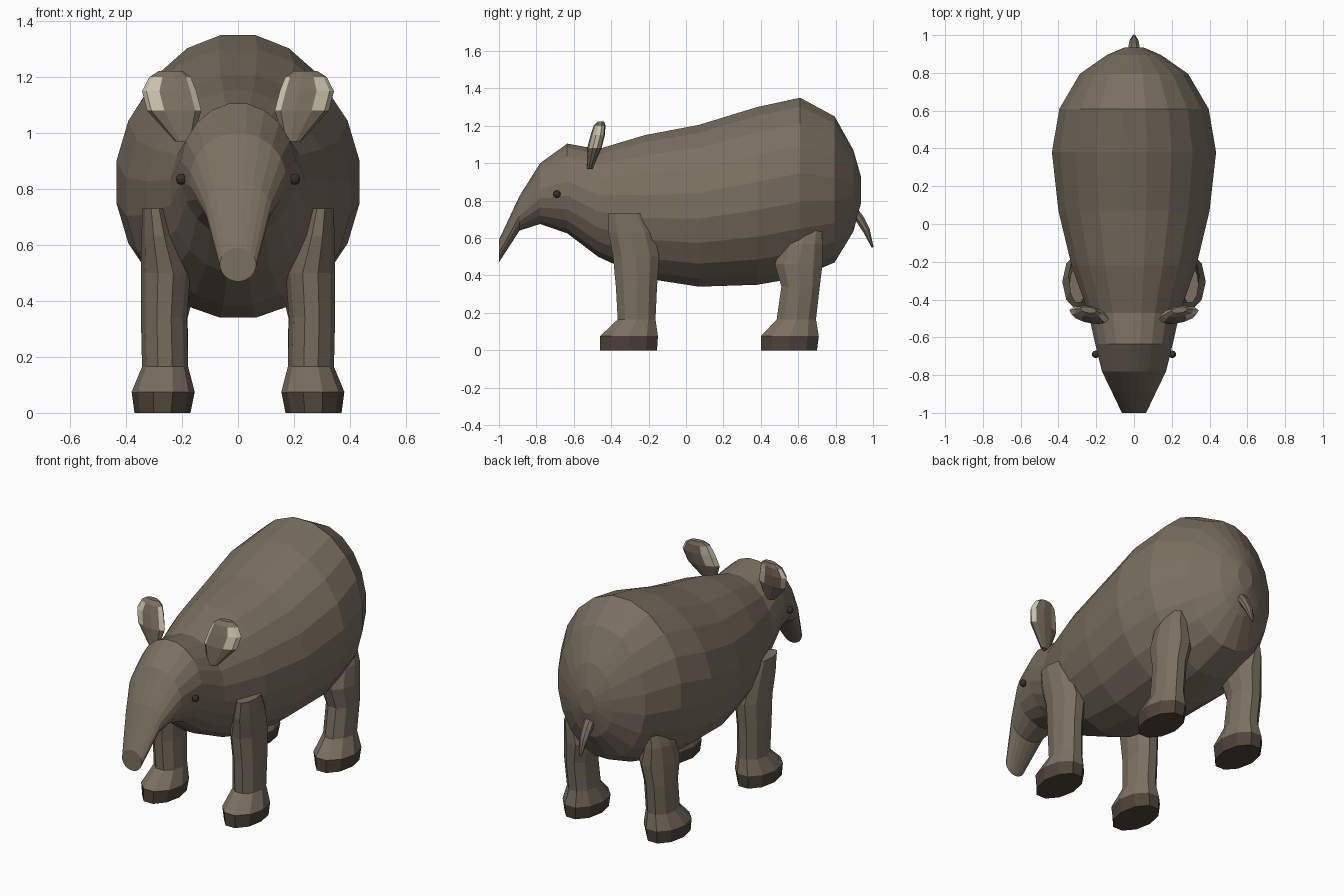
import bpy, bmesh, math
from mathutils import Vector

if "Cube" in bpy.data.objects:
    bpy.data.objects.remove(bpy.data.objects["Cube"])


def material(name, rgb):
    m = bpy.data.materials.new(name)
    m.diffuse_color = (*rgb, 1)
    m.use_nodes = True
    m.node_tree.nodes["Principled BSDF"].inputs["Base Color"].default_value = m.diffuse_color
    return m


HIDE = material("hide_brown", (0.195, 0.16, 0.118))
HOOF = material("hoof_dark_brown", (0.08, 0.058, 0.043))
CREAM = material("ear_cream", (0.62, 0.56, 0.43))
EYE = material("eye_dark", (0.04, 0.03, 0.024))


def loft(name, rings, n, u, v, mats, rule=None):
    """Skin rings of (centre, radius along u, radius along v); flat sides face u and v."""
    u, v = Vector(u).normalized(), Vector(v).normalized()
    bm = bmesh.new()
    loops = []
    for c, ru, rv in rings:
        loop = []
        for i in range(n):
            a = 2 * math.pi * (i + 0.5) / n
            loop.append(bm.verts.new(Vector(c) + u * ru * math.sin(a) + v * rv * math.cos(a)))
        loops.append(loop)
    for a, b in zip(loops, loops[1:]):
        for i in range(n):
            j = (i + 1) % n
            bm.faces.new((a[i], a[j], b[j], b[i]))
    bm.faces.new(loops[0])
    bm.faces.new(loops[-1])
    bmesh.ops.recalc_face_normals(bm, faces=bm.faces)
    if rule:
        for f in bm.faces:
            f.material_index = rule(f)
    mesh = bpy.data.meshes.new(name)
    bm.to_mesh(mesh)
    bm.free()
    for m in mats:
        mesh.materials.append(m)
    ob = bpy.data.objects.new(name, mesh)
    bpy.context.collection.objects.link(ob)
    return ob


# Body, head and snout in one skin: y, top z, bottom z, half width
profile = [
    (-1.0, 0.59, 0.47, 0.065), (-0.89, 0.825, 0.64, 0.118), (-0.78, 1.0, 0.675, 0.172),
    (-0.635, 1.105, 0.625, 0.208), (-0.47, 1.075, 0.50, 0.245), (-0.22, 1.15, 0.385, 0.335),
    (0.07, 1.205, 0.34, 0.405), (0.38, 1.30, 0.35, 0.44), (0.61, 1.35, 0.39, 0.40),
    (0.795, 1.25, 0.47, 0.29), (0.895, 1.07, 0.635, 0.145), (0.935, 0.93, 0.785, 0.05),
]
k = math.cos(math.pi / 20)
loft("body", [((0, y, (t + b) / 2), w, (t - b) / 2 / k) for y, t, b, w in profile],
     20, (1, 0, 0), (0, 0, 1), [HIDE])


# Legs: z, inner x, outer x, front y, back y
front_leg = [
    (0, 0.17, 0.37, -0.46, -0.155), (0.075, 0.155, 0.38, -0.46, -0.15),
    (0.165, 0.178, 0.343, -0.365, -0.163), (0.34, 0.182, 0.347, -0.375, -0.155),
    (0.50, 0.17, 0.347, -0.39, -0.143), (0.63, 0.22, 0.345, -0.415, -0.175),
    (0.73, 0.25, 0.342, -0.415, -0.225),
]
rear_leg = [
    (0, 0.17, 0.37, 0.40, 0.70), (0.075, 0.155, 0.38, 0.40, 0.71),
    (0.165, 0.178, 0.343, 0.485, 0.695), (0.34, 0.18, 0.347, 0.51, 0.715),
    (0.46, 0.15, 0.347, 0.475, 0.73), (0.57, 0.19, 0.335, 0.515, 0.73),
    (0.66, 0.22, 0.30, 0.58, 0.725),
]


def is_hoof(f):
    return 1 if f.calc_center_median().z < 0.075 else 0


def is_ear_rim(f):
    return 1 if 1.09 < f.calc_center_median().z < 1.2 and abs(f.normal.x) > 0.3 else 0


# Ear: centre x, y, z, half width, half thickness
ear = [
    (0.195, -0.515, 0.97, 0.03, 0.015), (0.228, -0.49, 1.08, 0.098, 0.036),
    (0.246, -0.472, 1.15, 0.098, 0.036), (0.243, -0.462, 1.20, 0.075, 0.03),
    (0.241, -0.455, 1.222, 0.042, 0.016),
]

for side, s in (("right", 1), ("left", -1)):
    for label, prof in (("front", front_leg), ("rear", rear_leg)):
        rings = [((s * (i + o) / 2, (f + b) / 2, z), (o - i) / 2, (b - f) / 2 / math.cos(math.pi / 10))
                 for z, i, o, f, b in prof]
        loft(f"{label}_leg_{side}", rings, 10, (1, 0, 0), (0, 1, 0), [HIDE, HOOF], is_hoof)
    loft(f"ear_{side}", [((s * x, y, z), w, t) for x, y, z, w, t in ear],
         10, (1, s * 0.15, 0), (-s * 0.15, 1, 0), [HIDE, CREAM], is_ear_rim)
    # Eye
    bpy.ops.mesh.primitive_uv_sphere_add(segments=10, ring_count=6, radius=0.02,
                                         location=(s * 0.203, -0.69, 0.835))
    eye = bpy.context.object
    eye.name = f"eye_{side}"
    eye.data.materials.append(EYE)

# Tail
tail = [(0.89, 0.755, 0.032), (0.93, 0.70, 0.032), (0.965, 0.64, 0.026), (0.998, 0.55, 0.007)]
loft("tail", [((0, y, z), r, r * 0.8) for y, z, r in tail], 8, (1, 0, 0), (0, 0.85, 0.5), [HIDE])
